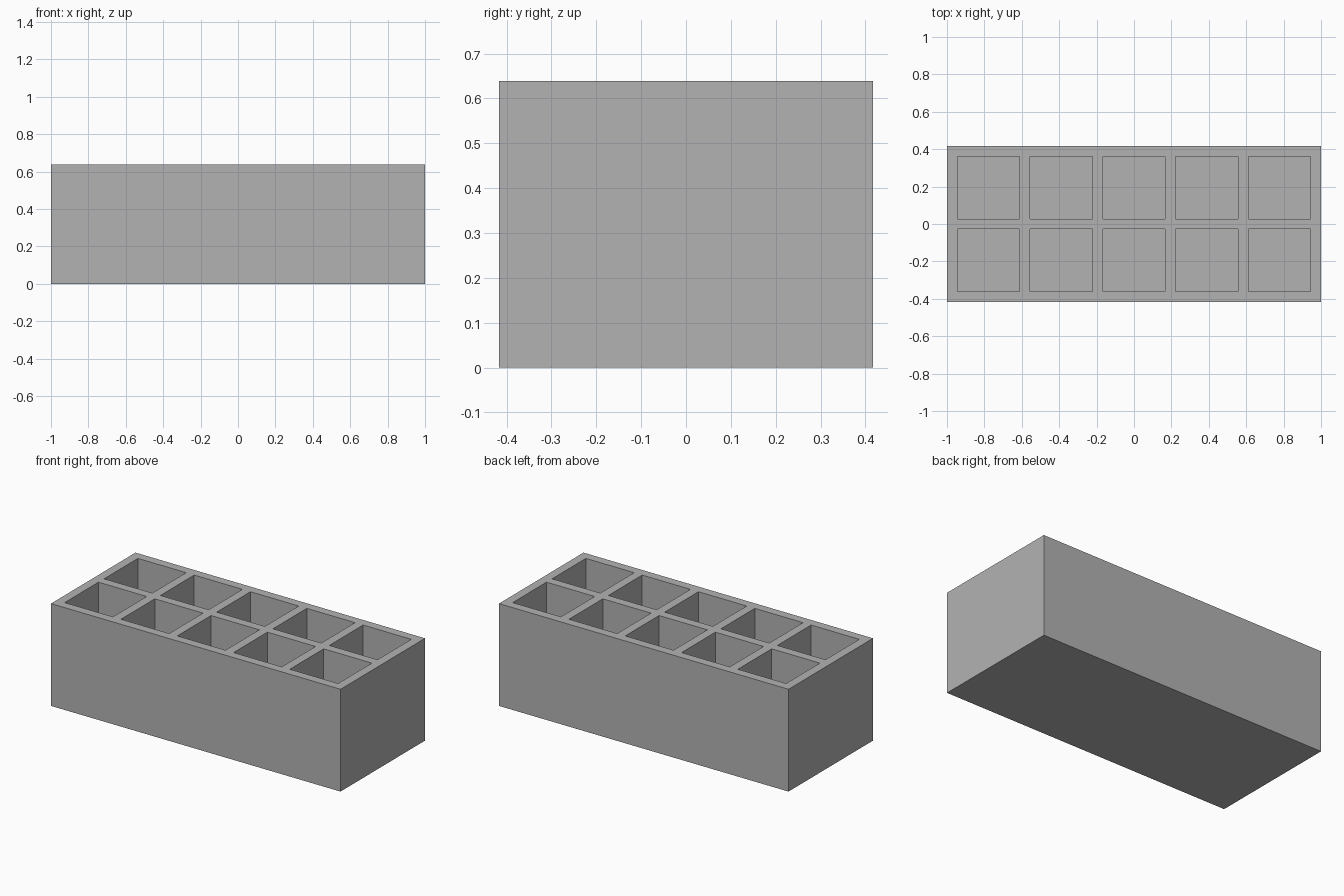
import bpy
import bmesh
from mathutils import Matrix, Vector

if "Cube" in bpy.data.objects:
    bpy.data.objects.remove(bpy.data.objects["Cube"], do_unlink=True)

# Proportions: everything is a multiple of the wall thickness
COLS, ROWS = 5, 2
WALL = 2 / 36
CELL = 6 * WALL
PITCH = CELL + WALL
HEIGHT = 11.5 * WALL
FLOOR = WALL


def add_box(bm, size, centre):
    matrix = Matrix.Translation(centre) @ Matrix.Diagonal((*size, 1))
    bmesh.ops.create_cube(bm, size=1, matrix=matrix)


def make_object(name, bm):
    mesh = bpy.data.meshes.new(name)
    bm.to_mesh(mesh)
    bm.free()
    obj = bpy.data.objects.new(name, mesh)
    bpy.context.collection.objects.link(obj)
    return obj


grey = bpy.data.materials.new("plain grey")
grey.use_nodes = True
colour = (0.45, 0.45, 0.45, 1)
grey.diffuse_color = colour
grey.node_tree.nodes["Principled BSDF"].inputs["Base Color"].default_value = colour

# Solid outer block
bm = bmesh.new()
add_box(bm, (COLS * PITCH + WALL, ROWS * PITCH + WALL, HEIGHT), Vector((0, 0, HEIGHT / 2)))
tray = make_object("compartment_tray", bm)
tray.data.materials.append(grey)

# Grid of square pockets, open at the top
bm = bmesh.new()
for col in range(COLS):
    for row in range(ROWS):
        x = (col - (COLS - 1) / 2) * PITCH
        y = (row - (ROWS - 1) / 2) * PITCH
        add_box(bm, (CELL, CELL, HEIGHT), Vector((x, y, FLOOR + HEIGHT / 2)))
cutter = make_object("pocket_cutter", bm)
cutter.data.materials.append(grey)
cutter.hide_render = True
cutter.hide_viewport = True

# Cut the pockets out of the block
cut = tray.modifiers.new("pockets", "BOOLEAN")
cut.operation = "DIFFERENCE"
cut.solver = "EXACT"
cut.object = cutter

# Keep the cut shape and drop the helper
bpy.context.view_layer.objects.active = tray
tray.select_set(True)
bpy.ops.object.modifier_apply(modifier=cut.name)
bpy.data.objects.remove(cutter, do_unlink=True)
